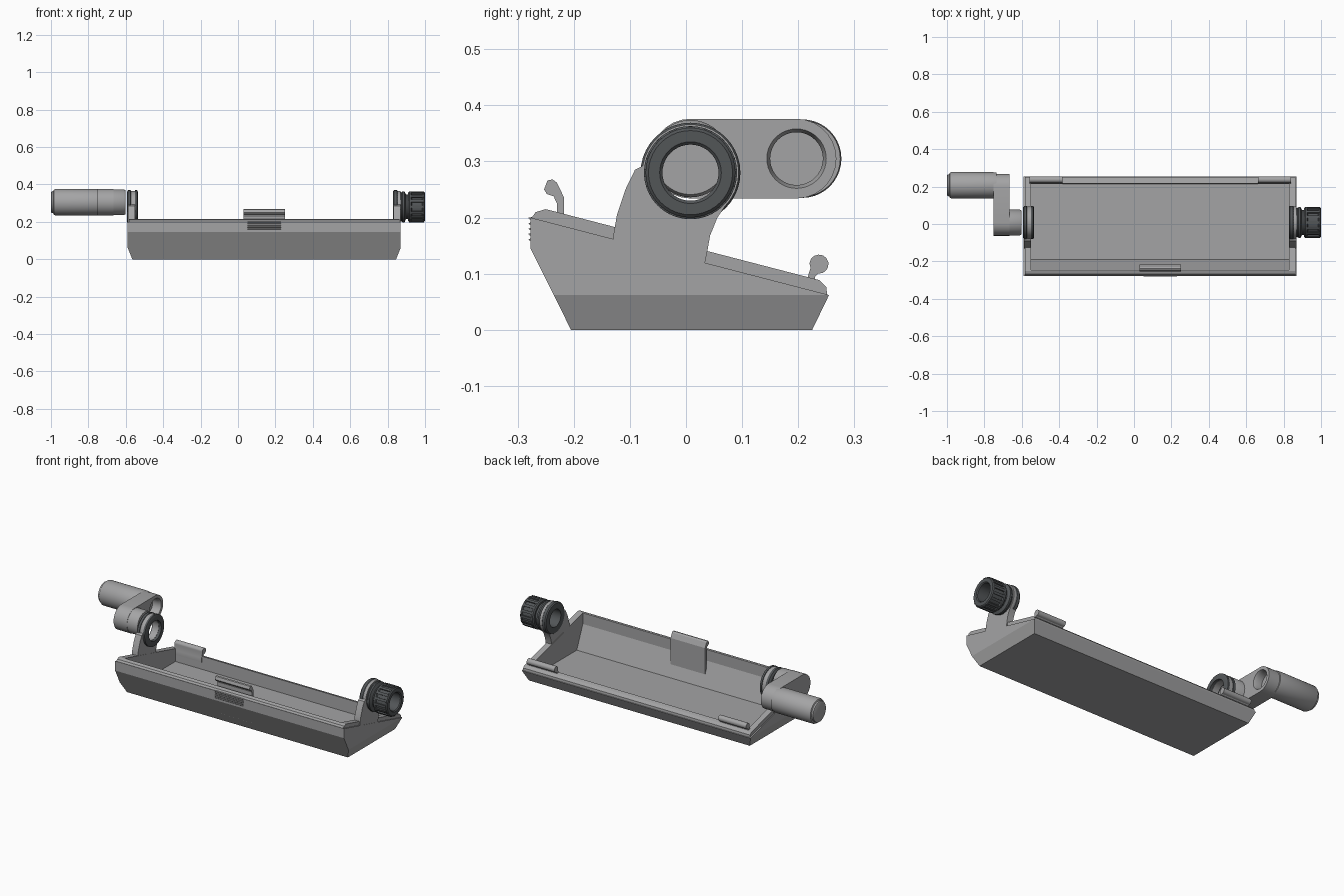
import bpy, bmesh, math
from mathutils import Vector

if "Cube" in bpy.data.objects:
    bpy.data.objects.remove(bpy.data.objects["Cube"])


def material(name, rgb):
    m = bpy.data.materials.new(name)
    m.use_nodes = True
    m.diffuse_color = (*rgb, 1)
    m.node_tree.nodes["Principled BSDF"].inputs["Base Color"].default_value = (*rgb, 1)
    return m


GREY = material("mid grey", (0.37, 0.37, 0.375))
DARK = material("dark grey", (0.085, 0.092, 0.097))

X0, X1 = -0.59, 0.87          # tray ends
WALL = 0.04
SLOPE = -0.2594               # fall of the rim from front to back
AXIS = (0.008, 0.28)          # pivot ring centre in y, z
HUB = (0.008, 0.305)
GRIP = (0.207, 0.305)


def rim(y, up=0.0):
    return 0.2 + SLOPE * (y + 0.277) + up


def finish(bm, name, mat):
    bmesh.ops.recalc_face_normals(bm, faces=bm.faces)
    me = bpy.data.meshes.new(name)
    bm.to_mesh(me)
    bm.free()
    ob = bpy.data.objects.new(name, me)
    bpy.context.collection.objects.link(ob)
    me.materials.append(mat)
    return ob


def activate(ob):
    bpy.ops.object.select_all(action='DESELECT')
    ob.select_set(True)
    bpy.context.view_layer.objects.active = ob


def smooth(ob):
    activate(ob)
    bpy.ops.object.shade_smooth_by_angle(angle=math.radians(32))


def prism(name, pts, xa, xb, mat=GREY, chamfer=False):
    """Extrude a y-z outline along x; chamfer trims the lower ends."""
    bm = bmesh.new()
    a = [bm.verts.new((xa, y, z)) for y, z in pts]
    b = [bm.verts.new((xb, y, z)) for y, z in pts]
    bm.faces.new(a)
    bm.faces.new(b)
    n = len(pts)
    for i in range(n):
        j = (i + 1) % n
        bm.faces.new((a[i], a[j], b[j], b[i]))
    if chamfer:
        bmesh.ops.recalc_face_normals(bm, faces=bm.faces)
        for x, s in ((xa, -1), (xb, 1)):
            geom = bm.verts[:] + bm.edges[:] + bm.faces[:]
            cut = bmesh.ops.bisect_plane(bm, geom=geom, plane_co=(x, 0, 0.062),
                                         plane_no=Vector((s * 0.062, 0, -0.025)), clear_outer=True)
            edges = [e for e in cut["geom_cut"] if isinstance(e, bmesh.types.BMEdge)]
            bmesh.ops.holes_fill(bm, edges=edges, sides=0)
    return finish(bm, name, mat)


def lathe(name, profile, centre, mat, closed=False, segs=40):
    """Revolve (x, radius) points about an x-parallel axis."""
    bm = bmesh.new()
    rings = []
    for x, r in profile:
        rings.append([bm.verts.new((x, centre[0] + r * math.cos(math.tau * k / segs),
                                    centre[1] + r * math.sin(math.tau * k / segs)))
                      for k in range(segs)])
    pairs = list(zip(rings, rings[1:]))
    if closed:
        pairs.append((rings[-1], rings[0]))
    else:
        bm.faces.new(rings[0])
        bm.faces.new(rings[-1])
    for p, q in pairs:
        for k in range(segs):
            m = (k + 1) % segs
            bm.faces.new((p[k], p[m], q[m], q[k]))
    ob = finish(bm, name, mat)
    smooth(ob)
    return ob


def cut(ob, cutter):
    mod = ob.modifiers.new("cut", 'BOOLEAN')
    mod.operation, mod.solver, mod.object = 'DIFFERENCE', 'EXACT', cutter
    activate(ob)
    bpy.ops.object.modifier_apply(modifier=mod.name)
    bpy.data.objects.remove(cutter)


def arc(c, r, start, end, n=14):
    return [(c[0] + r * math.cos(math.radians(start + (end - start) * k / n)),
             c[1] + r * math.sin(math.radians(start + (end - start) * k / n)))
            for k in range(n + 1)]


# Tray shell and the raised lip, both hollowed by the same cavity
def cavity():
    return prism("cavity", [(-0.19, 0.02), (0.215, 0.02), (0.225, 0.3), (-0.245, 0.3),
                            (-0.245, 0.15)], X0 + WALL, X1 - WALL)


tray = prism("tray", [(-0.205, 0), (0.225, 0), (0.255, 0.062), (-0.277, 0.2), (-0.277, 0.145)],
             X0, X1, chamfer=True)
cut(tray, cavity())
lip = prism("tray_lip", [(-0.277, rim(-0.277) - 0.003), (0.252, rim(0.252) - 0.003),
                         (0.25, rim(0.25, 0.013)), (0.238, rim(0.238, 0.022)),
                         (-0.25, rim(-0.25, 0.022)), (-0.268, rim(-0.268, 0.012))],
            X0 + 0.006, X1 - 0.006)
cut(lip, cavity())

# Upright ears at both ends, bored for the pivot rings
ear_shape = ([(0.03, 0.1), (-0.12, 0.13), (-0.13, 0.165), (-0.123, 0.205), (-0.108, 0.25), (-0.091, 0.285)]
             + arc(AXIS, 0.086, 172, -45, 20)
             + [(0.056, 0.2), (0.043, 0.168), (0.038, 0.14)])
for side, xa in (("right", X0), ("left", X1 - WALL)):
    ear = prism(side + "_ear", ear_shape, xa + 0.001, xa + WALL - 0.001)
    cut(ear, lathe("bore", [(xa - 0.1, 0.056), (xa + 0.1, 0.056)], AXIS, GREY))
    smooth(ear)

# Grooved pivot rings
lathe("right_pivot_ring",
      [(-0.594, 0.057), (-0.594, 0.08), (-0.588, 0.089), (-0.574, 0.089), (-0.568, 0.074), (-0.556, 0.074),
       (-0.55, 0.089), (-0.539, 0.089), (-0.535, 0.08), (-0.535, 0.057)], AXIS, DARK, True)
lathe("left_pivot_ring",
      [(0.828, 0.05), (0.828, 0.084), (0.834, 0.089), (0.85, 0.089), (0.862, 0.08), (0.874, 0.078),
       (0.88, 0.083), (0.89, 0.083), (0.898, 0.066), (0.92, 0.066), (0.92, 0.05)], AXIS, DARK, True)

# Ribbed hollow knob
lathe("knob", [(0.91, 0.05), (0.91, 0.076), (0.916, 0.083), (0.926, 0.083), (0.93, 0.076), (0.985, 0.076),
               (0.988, 0.08), (0.995, 0.08), (1.0, 0.075), (1.0, 0.055), (0.995, 0.05)],
      AXIS, DARK, True)
RIBS = 16
for k in range(RIBS):
    t = math.tau * k / RIBS
    w = 0.085
    shape = [(AXIS[0] + r * math.cos(t + s * w), AXIS[1] + r * math.sin(t + s * w))
             for r, s in ((0.07, -1), (0.083, -1), (0.083, 1), (0.07, 1))]
    prism(f"knob_rib_{k + 1}", shape, 0.92, 0.994, DARK)

# Crank: hub, arm with a round recess, and handle
lathe("crank_hub", [(-0.74, 0.069), (-0.61, 0.069), (-0.602, 0.064)], HUB, GREY)
arm = prism("crank_arm", arc((0.197, 0.305), 0.071, -90, 90) + arc(HUB, 0.071, 90, 270), -0.75, -0.665)
cut(arm, lathe("recess", [(-0.715, 0.047), (-0.68, 0.047), (-0.665, 0.053), (-0.6, 0.053)],
               (0.197, 0.305), GREY))
smooth(arm)
lathe("crank_handle", [(-1.0, 0.052), (-0.997, 0.058), (-0.988, 0.059), (-0.985, 0.066), (-0.978, 0.07),
                       (-0.755, 0.07), (-0.735, 0.068)], GRIP, GREY)

# Snap clips: one hanging plate at the front, two short hooks at the back
front_clip = [(-0.217, 0.05), (-0.217, 0.235), (-0.23, 0.262), (-0.238, 0.268), (-0.247, 0.266),
              (-0.253, 0.25), (-0.248, 0.242), (-0.236, 0.238), (-0.23, 0.225), (-0.23, 0.05)]
prism("front_clip", front_clip, 0.03, 0.25)
back_clip = ([(0.214, 0.06), (0.214, 0.085), (0.222, 0.11)]
             + arc((0.237, 0.117), 0.017, 175, -95, 10) + [(0.23, 0.095), (0.228, 0.06)])
for side, xa in (("right", -0.56), ("left", 0.662)):
    smooth(prism(side + "_back_clip", back_clip, xa, xa + 0.178))

# Grip ridges on the front wall
for k in range(5):
    z = 0.158 + 0.0095 * k
    prism(f"front_ridge_{k + 1}", [(-0.27, z), (-0.279, z + 0.001), (-0.281, z + 0.0035), (-0.27, z + 0.006)],
          0.05, 0.23)
